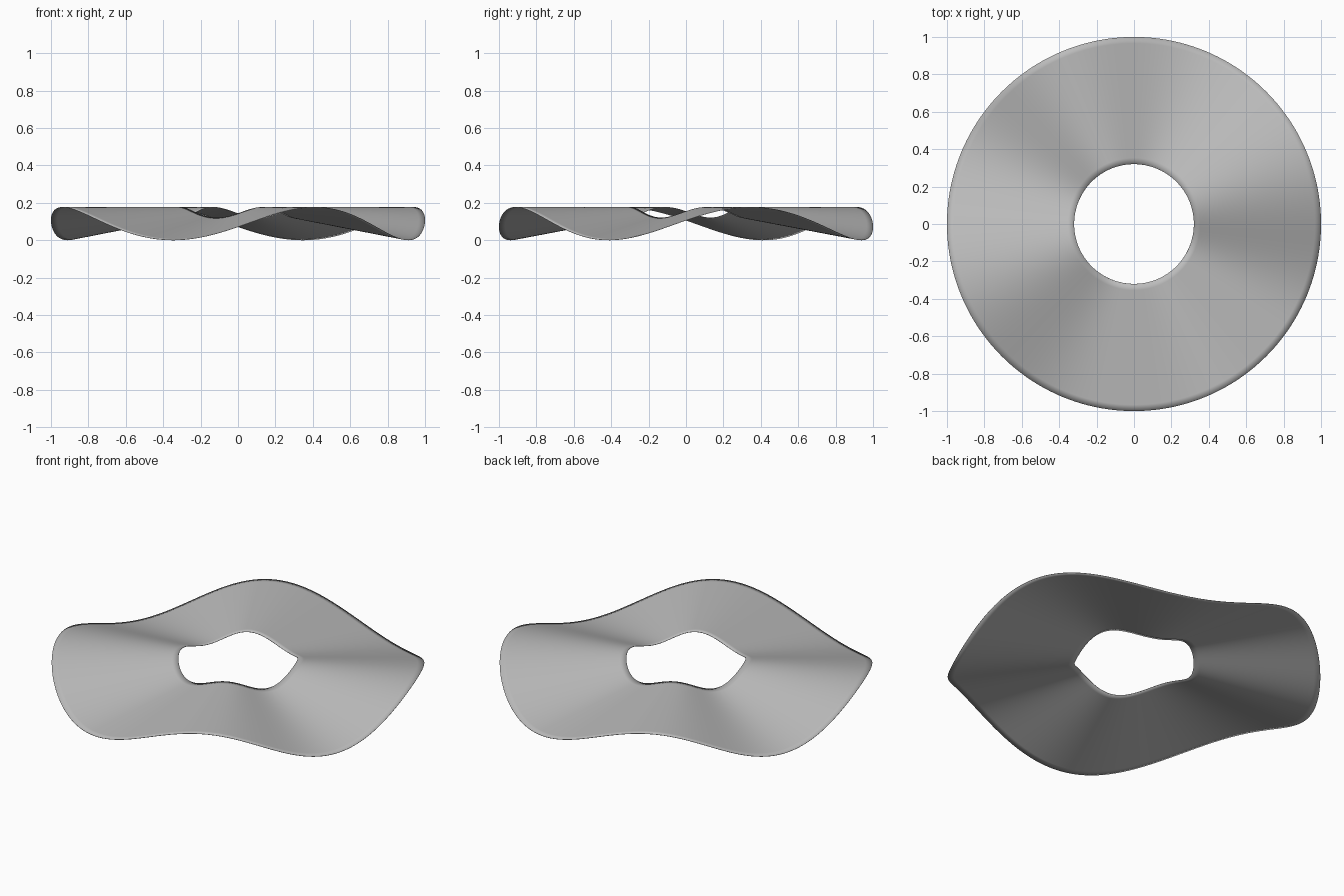
import bpy
import bmesh
from math import sin, cos, pi

if "Cube" in bpy.data.objects:
    bpy.data.objects.remove(bpy.data.objects["Cube"])

OUTER, INNER = 1.0, 0.32
HEIGHT, THICK = 0.178, 0.002
SEGMENTS, RINGS = 256, 20


def wave_height(r, a):
    """Ruffled cone: crests stay level, troughs deepen towards the rim."""
    wave = sin(4 * a + 0.2 * cos(2 * a))
    return THICK / 2 + (HEIGHT - THICK) * (1 - r * (1 - wave) / 2)


# Plain grey material
grey = bpy.data.materials.new("light_grey")
grey.use_nodes = True
colour = (0.5, 0.5, 0.5, 1)
grey.diffuse_color = colour
grey.node_tree.nodes["Principled BSDF"].inputs["Base Color"].default_value = colour

# Wavy ring sheet, built as concentric rings
bm = bmesh.new()
rings = []
for i in range(RINGS + 1):
    r = INNER + (OUTER - INNER) * i / RINGS
    angles = [2 * pi * j / SEGMENTS for j in range(SEGMENTS)]
    rings.append([bm.verts.new((r * cos(a), r * sin(a), wave_height(r, a))) for a in angles])
for near, far in zip(rings, rings[1:]):
    for j in range(SEGMENTS):
        k = (j + 1) % SEGMENTS
        bm.faces.new((near[j], far[j], far[k], near[k]))

mesh = bpy.data.meshes.new("wavy_ring")
bm.to_mesh(mesh)
bm.free()
mesh.materials.append(grey)
ring = bpy.data.objects.new("wavy_ring", mesh)
bpy.context.collection.objects.link(ring)

# Thin sheet thickness
solid = ring.modifiers.new("sheet_thickness", 'SOLIDIFY')
solid.thickness = THICK
solid.offset = 0

# Smooth shading
bpy.context.view_layer.objects.active = ring
ring.select_set(True)
bpy.ops.object.shade_smooth_by_angle()
